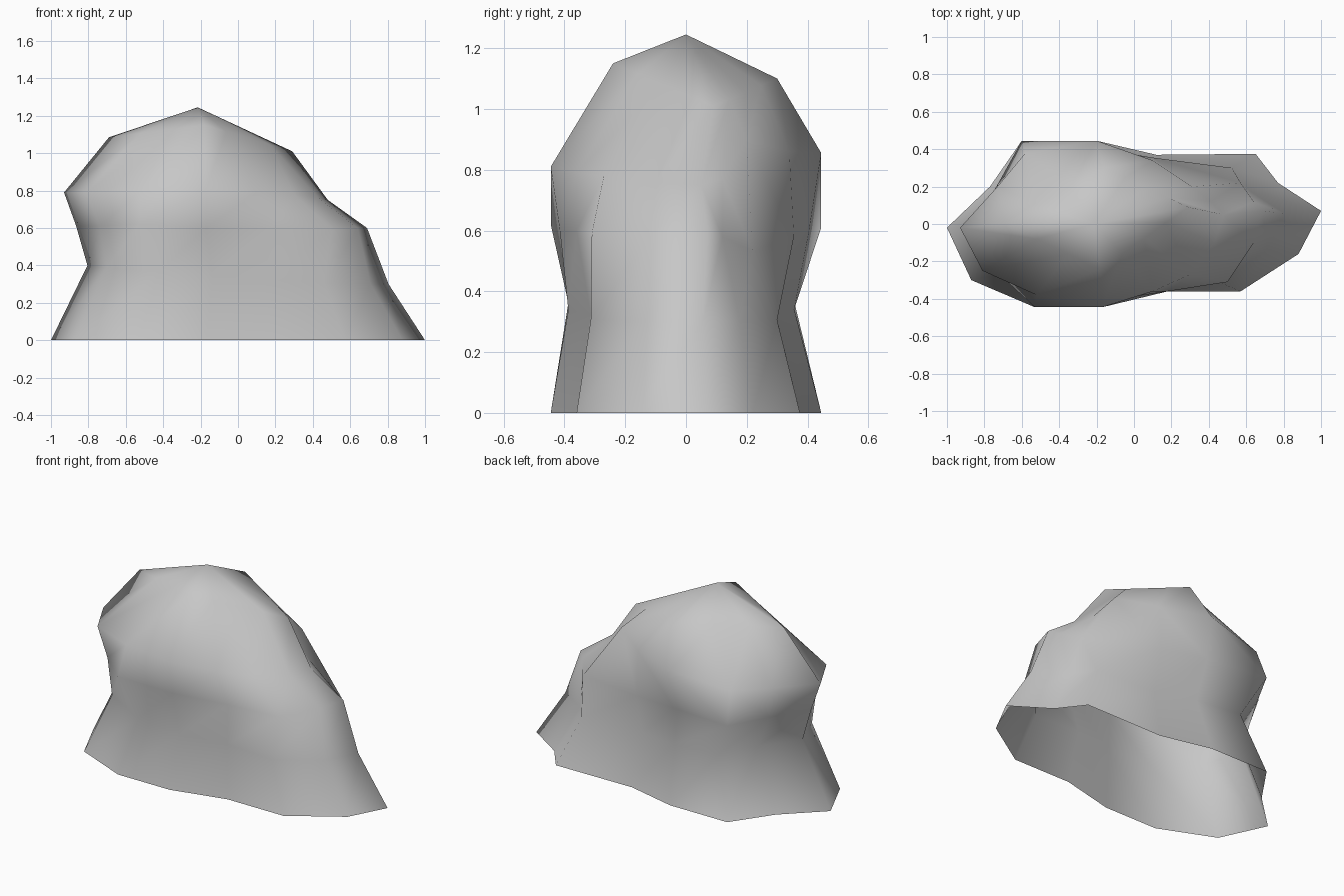
import bpy, bmesh
from mathutils import Vector

if "Cube" in bpy.data.objects:
    bpy.data.objects.remove(bpy.data.objects["Cube"])

# Outlines run counter-clockwise from the left tip, fourteen points each
FOOT = [(-1, -.02), (-.87, -.3), (-.53, -.445), (-.17, -.445), (.18, -.36), (.57, -.36), (.88, -.16),
        (1, .07), (.77, .22), (.65, .375), (.12, .37), (-.2, .445), (-.6, .445), (-.77, .2)]
SHOULDER = [(-.865, -.02, .61), (-.74, -.25, .61), (-.53, -.445, .62), (-.17, -.415, .6),
            (.18, -.36, .6), (.5, -.31, .59), (.64, -.1, .6), (.69, .07, .6), (.64, .12, .58),
            (.57, .22, .53), (.1, .355, .58), (-.2, .405, .6), (-.6, .445, .61), (-.73, .21, .61)]
BULGE = [(-.93, -.02, .79), (-.81, -.25, .79), (-.52, -.38, .8), (-.17, -.445, .81),
         (.1, -.36, .79), (.3, -.27, .78), (.43, -.1, .76), (.48, .05, .75), (.41, .12, .77),
         (.31, .2, .9), (.1, .34, .86), (-.2, .445, .855), (-.58, .38, .8), (-.73, .2, .79)]
# Crest corners: left, front, right, back, with the number of steps to the next one
CREST = [((-.69, 0, 1.085), 3), ((-.18, -.24, 1.15), 4), ((.29, .09, 1.01), 4), ((-.16, .3, 1.1), 3)]


def crest_points():
    points = []
    for k, (corner, steps) in enumerate(CREST):
        a, b = Vector(corner), Vector(CREST[(k + 1) % 4][0])
        points += [a.lerp(b, s / steps) for s in range(steps)]
    return points


def waist_point(x, y):
    # The foot drawn in and tilted
    return x * .805, y * (.8 if y > 0 else .87), .33 - .05 * x + .02 * x * x


levels = [[(x, y, 0) for x, y in FOOT], [waist_point(x, y) for x, y in FOOT],
          SHOULDER, BULGE, crest_points()]

# Rock shell, open underneath
bm = bmesh.new()
rings = [[bm.verts.new(p) for p in level] for level in levels]
n = len(FOOT)
for k in range(len(rings) - 1):
    low, high = rings[k], rings[k + 1]
    for i in range(n):
        j = (i + 1) % n
        if k != 2:
            bm.faces.new((low[i], low[j], high[j], high[i]))
        elif i < 7:  # front ridges lean to the right
            bm.faces.new((low[i], low[j], high[j]))
            bm.faces.new((low[i], high[j], high[i]))
        else:  # back ridges lean the same way
            bm.faces.new((low[i], low[j], high[i]))
            bm.faces.new((low[j], high[j], high[i]))

# Peak
peak = bm.verts.new((-.215, 0, 1.245))
for i in range(n):
    bm.faces.new((rings[-1][i], rings[-1][(i + 1) % n], peak))
for face in bm.faces:
    face.smooth = True

mesh = bpy.data.meshes.new("rock")
bm.to_mesh(mesh)
bm.free()
stone = bpy.data.materials.new("stone grey")
stone.diffuse_color = (.57, .57, .57, 1)
stone.use_nodes = True
stone.node_tree.nodes["Principled BSDF"].inputs["Base Color"].default_value = stone.diffuse_color
mesh.materials.append(stone)
bpy.context.collection.objects.link(bpy.data.objects.new("rock", mesh))
